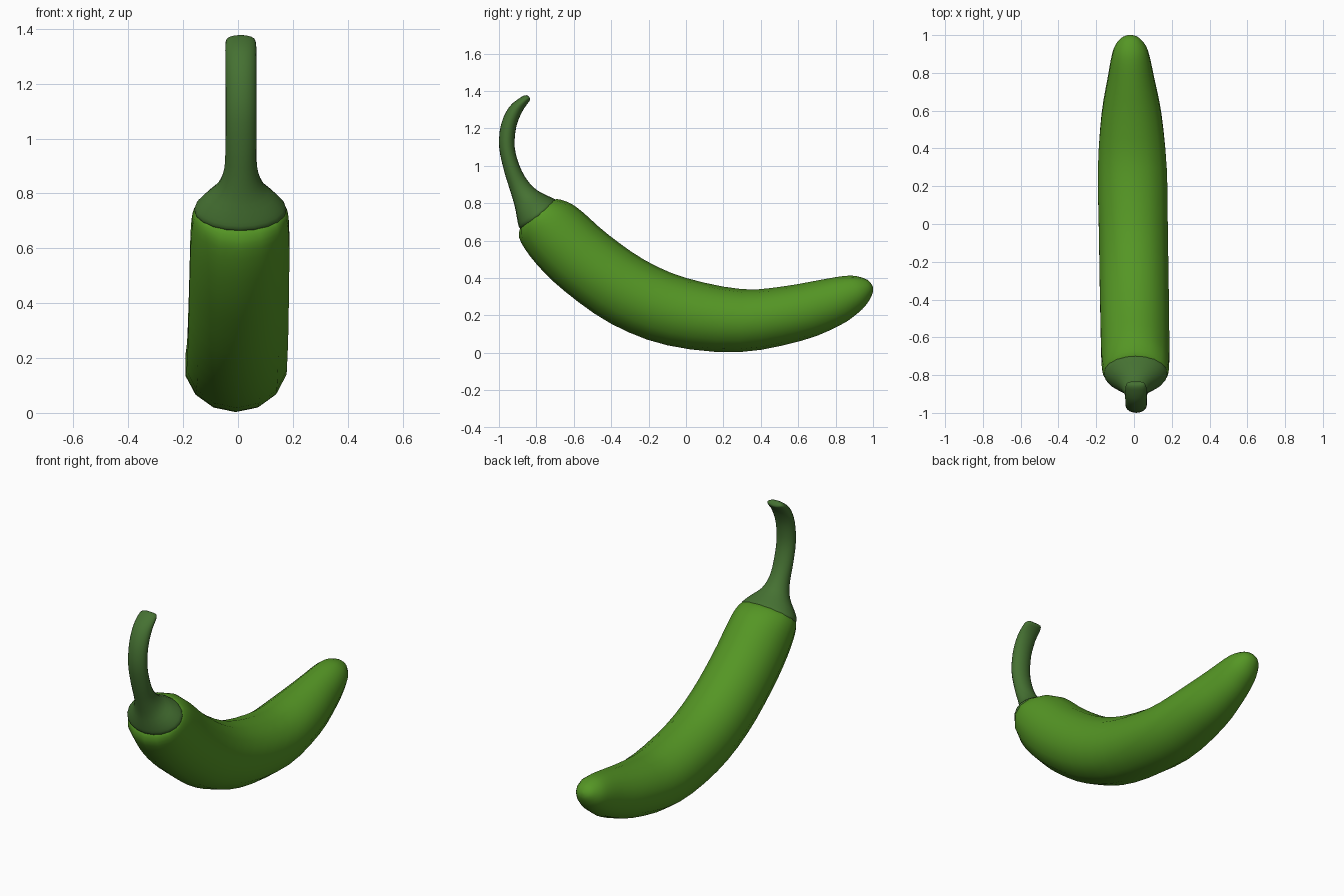
import bpy, bmesh, math
from mathutils import Vector


def material(name, rgb):
    m = bpy.data.materials.new(name)
    m.diffuse_color = (*rgb, 1)
    return m


def catmull(p, t):
    # smooth interpolation through a list of vectors
    i = min(int(t), len(p) - 2)
    f = t - i
    b, c = p[i], p[i + 1]
    a = p[i - 1] if i else b
    d = p[i + 2] if i + 2 < len(p) else c
    return 0.5 * (2 * b + (c - a) * f + (2 * a - 5 * b + 4 * c - d) * f * f
                  + (3 * b - a - 3 * c + d) * f ** 3)


def sweep(name, sections, sides, steps, mat):
    # each section: upper y, z, lower y, z, half width in x
    p = [Vector(s) for s in sections]
    bm = bmesh.new()
    rings = []
    for k in range((len(p) - 1) * steps + 1):
        y1, z1, y2, z2, w = catmull(p, k / steps)
        ring = []
        for j in range(sides):
            a = 2 * math.pi * j / sides
            c = math.cos(a)
            y = (y1 + y2) / 2 + (y2 - y1) / 2 * c
            z = (z1 + z2) / 2 + (z2 - z1) / 2 * c
            # slight sideways lean along the length
            x = -0.004 - 0.016 * (y1 + y2) / 2 + w * math.sin(a)
            ring.append(bm.verts.new((x, y, z)))
        rings.append(ring)
    for r, s in zip(rings, rings[1:]):
        for j in range(sides):
            n = (j + 1) % sides
            bm.faces.new((r[j], r[n], s[n], s[j]))
    bm.faces.new(rings[0])
    bm.faces.new(rings[-1])
    bmesh.ops.recalc_face_normals(bm, faces=bm.faces[:])
    me = bpy.data.meshes.new(name)
    bm.to_mesh(me)
    bm.free()
    me.materials.append(mat)
    for f in me.polygons:
        f.use_smooth = True
    ob = bpy.data.objects.new(name, me)
    bpy.context.collection.objects.link(ob)
    return ob


# curved pepper body
sweep("pepper_body", [
    (-0.715, 0.808, -0.88, 0.675, 0.150),
    (-0.69, 0.822, -0.892, 0.645, 0.168),
    (-0.62, 0.80, -0.882, 0.59, 0.180),
    (-0.55, 0.75, -0.80, 0.475, 0.185),
    (-0.42, 0.635, -0.65, 0.33, 0.186),
    (-0.22, 0.495, -0.40, 0.155, 0.187),
    (0.0, 0.40, -0.10, 0.04, 0.187),
    (0.30, 0.34, 0.28, 0.003, 0.187),
    (0.52, 0.355, 0.62, 0.065, 0.163),
    (0.72, 0.39, 0.82, 0.145, 0.125),
    (0.84, 0.41, 0.92, 0.213, 0.103),
    (0.91, 0.41, 0.97, 0.265, 0.082),
    (0.97, 0.39, 0.998, 0.32, 0.045),
    (0.995, 0.362, 0.999, 0.352, 0.005),
], 14, 3, material("pepper_green", (0.09, 0.305, 0.018)))

# flared cap and hooked stem
sweep("stem", [
    (-0.695, 0.80, -0.873, 0.66, 0.162),
    (-0.70, 0.82, -0.892, 0.67, 0.167),
    (-0.745, 0.842, -0.902, 0.71, 0.138),
    (-0.80, 0.872, -0.915, 0.78, 0.085),
    (-0.85, 0.925, -0.938, 0.86, 0.060),
    (-0.89, 1.0, -0.972, 0.97, 0.057),
    (-0.916, 1.10, -0.999, 1.10, 0.057),
    (-0.907, 1.21, -0.989, 1.22, 0.057),
    (-0.875, 1.29, -0.945, 1.315, 0.057),
    (-0.845, 1.335, -0.88, 1.368, 0.055),
    (-0.833, 1.352, -0.853, 1.377, 0.045),
    (-0.835, 1.363, -0.842, 1.371, 0.030),
], 20, 3, material("stem_green", (0.06, 0.165, 0.032)))
